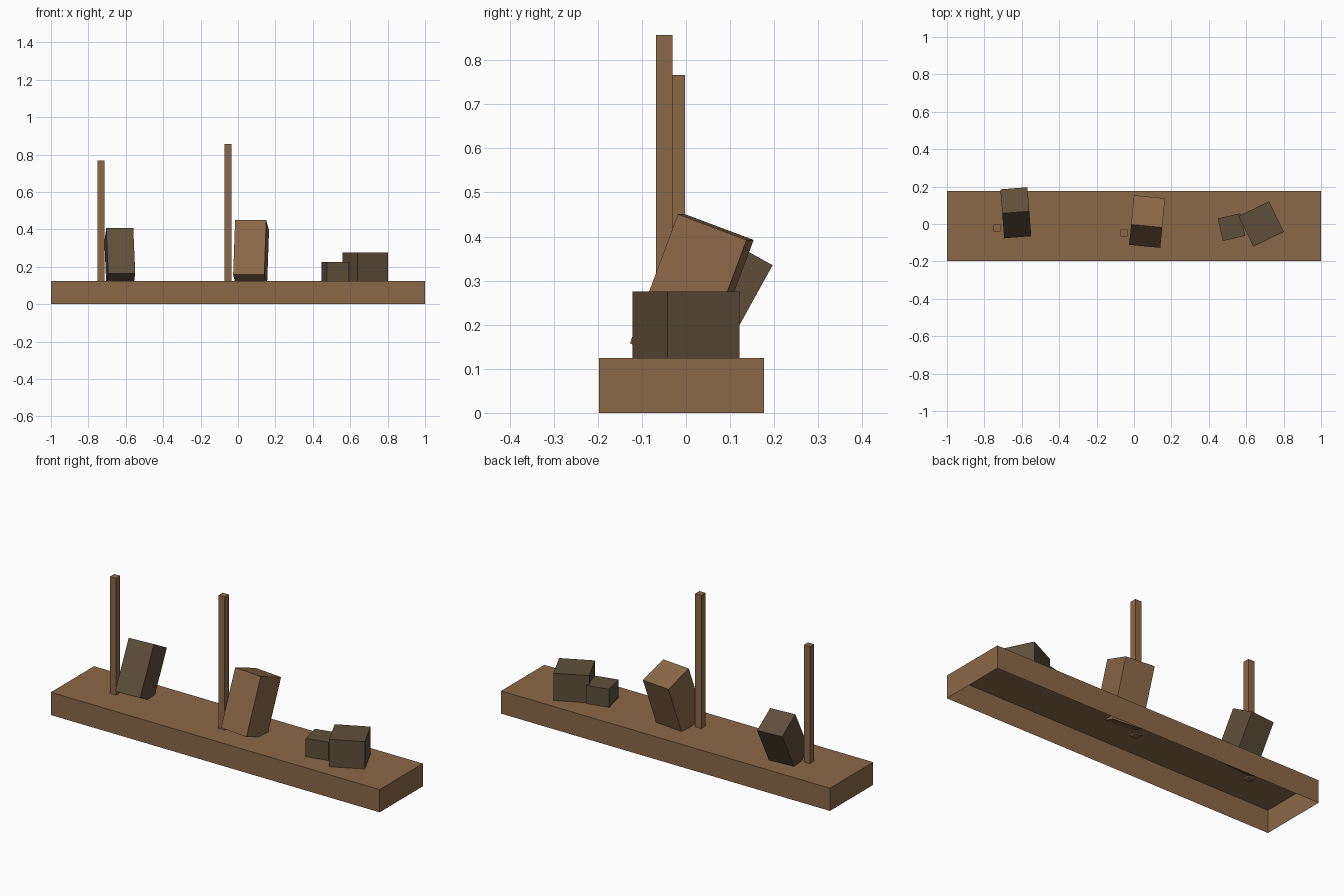
import bpy
import bmesh
from math import radians
from mathutils import Euler

default = bpy.data.objects.get("Cube")
if default:
    bpy.data.objects.remove(default, do_unlink=True)


def make_material(name, color):
    mat = bpy.data.materials.new(name)
    mat.use_nodes = True
    mat.diffuse_color = color
    mat.node_tree.nodes["Principled BSDF"].inputs["Base Color"].default_value = color
    return mat


brown_wood = make_material("brown wood", (0.26, 0.14, 0.065, 1))
dark_wood = make_material("dark wood", (0.113, 0.078, 0.042, 1))


def make_box(name, center, size, mat, turn=0, lean=0, open_bottom=False):
    """Box leaned back around x, then turned around z (degrees)."""
    bm = bmesh.new()
    bmesh.ops.create_cube(bm, size=1)
    bmesh.ops.scale(bm, vec=size, verts=bm.verts)
    if open_bottom:
        bottom = [f for f in bm.faces if f.normal.z < -0.5]
        bmesh.ops.delete(bm, geom=bottom, context='FACES_ONLY')
    mesh = bpy.data.meshes.new(name)
    bm.to_mesh(mesh)
    bm.free()
    mesh.materials.append(mat)
    obj = bpy.data.objects.new(name, mesh)
    obj.location = center
    obj.rotation_euler = Euler((radians(-lean), 0, radians(turn)))
    bpy.context.collection.objects.link(obj)
    return obj


# Hollow platform, open underneath
make_box("platform", (0, -0.01, 0.0625), (2, 0.375, 0.125), brown_wood, open_bottom=True)

# Upright posts, sunk slightly into the platform
post_foot = 0.117
for name, x, y, top in (("short_post", -0.733, -0.021, 0.767),
                        ("tall_post", -0.053, -0.049, 0.857)):
    make_box(name, (x, y, (top + post_foot) / 2), (0.037, 0.037, top - post_foot), brown_wood)

# Leaning blocks beside the posts
make_box("leaning_dark_block", (-0.632, 0.06, 0.25), (0.145, 0.147, 0.276),
         dark_wood, turn=4.5, lean=29)
make_box("leaning_brown_block", (0.07, 0.013, 0.275), (0.167, 0.167, 0.313),
         brown_wood, turn=-5.5, lean=20.5)

# Crates resting on the platform
make_box("large_crate", (0.68, 0, 0.2), (0.181, 0.181, 0.15), dark_wood, turn=26)
make_box("small_crate", (0.521, -0.017, 0.175), (0.123, 0.123, 0.1), dark_wood, turn=13)
